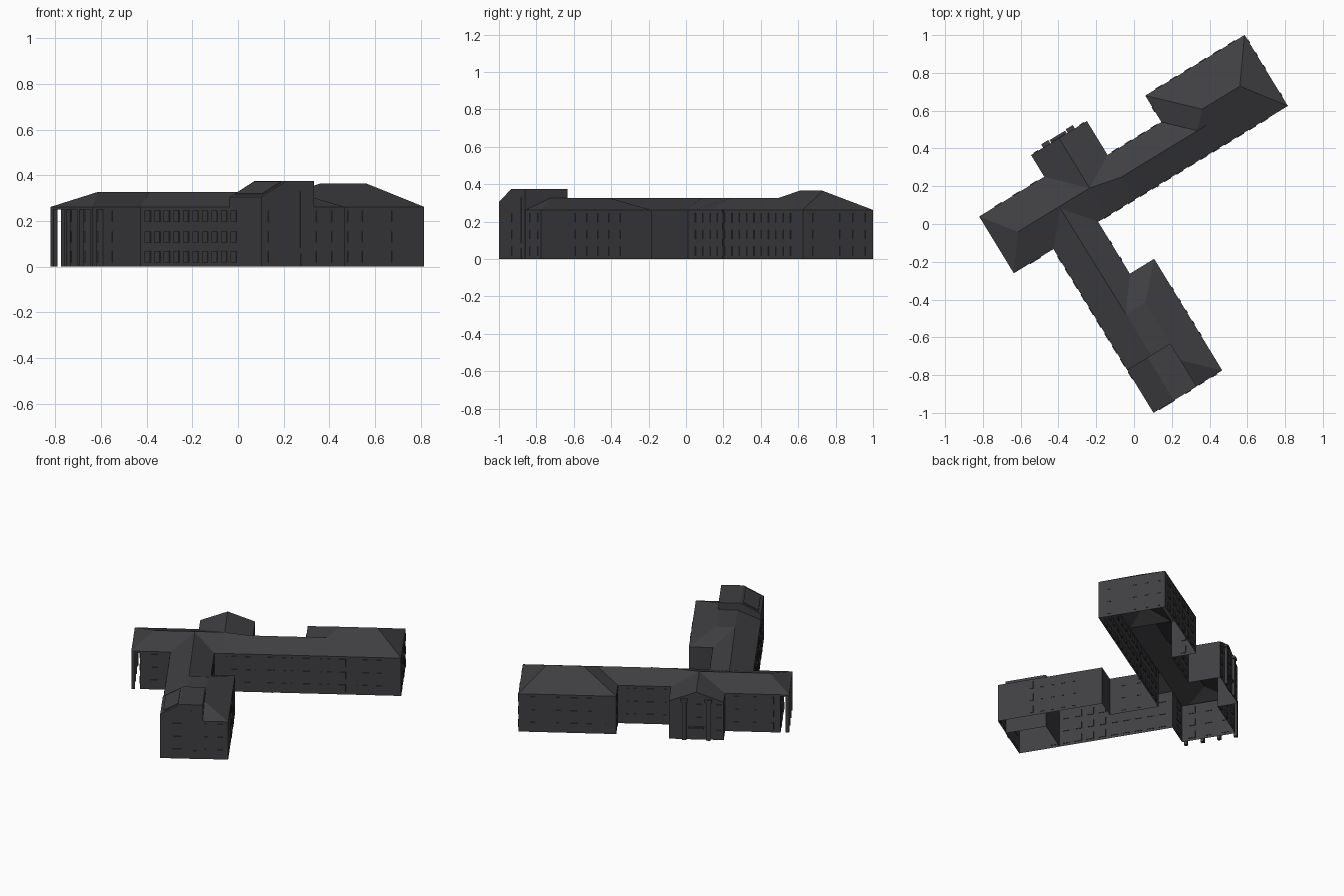
import bpy, bmesh, math
from mathutils import Matrix, Vector

if "Cube" in bpy.data.objects:
    bpy.data.objects.remove(bpy.data.objects["Cube"])

# The plan is laid out square (u along the main bar, v across) then turned on the site
TURN = Matrix.Rotation(math.radians(31.4), 4, 'Z')
EAVE, RIDGE = 0.262, 0.327
dark = bpy.data.materials.new("dark_grey")
dark.diffuse_color = (0.05, 0.05, 0.055, 1)
dark.use_nodes = True
dark.node_tree.nodes["Principled BSDF"].inputs["Base Color"].default_value = dark.diffuse_color


def make(name, verts, faces):
    me = bpy.data.meshes.new(name)
    me.from_pydata([TURN @ Vector(v) for v in verts], [], faces)
    me.materials.append(dark)
    ob = bpy.data.objects.new(name, me)
    bpy.context.collection.objects.link(ob)
    return ob


def fix_normals(ob):
    bm = bmesh.new()
    bm.from_mesh(ob.data)
    bmesh.ops.recalc_face_normals(bm, faces=bm.faces)
    bm.to_mesh(ob.data)
    bm.free()


BOX_FACES = [(0, 1, 3, 2), (4, 6, 7, 5), (0, 4, 5, 1), (2, 3, 7, 6), (0, 2, 6, 4), (1, 5, 7, 3)]


def boxes(name, items):
    """One mesh of many boxes, each (u0, u1, v0, v1, z0, z1)."""
    verts, faces = [], []
    for u0, u1, v0, v1, z0, z1 in items:
        b = len(verts)
        verts += [(u, v, z) for u in (u0, u1) for v in (v0, v1) for z in (z0, z1)]
        faces += [tuple(b + i for i in f) for f in BOX_FACES]
    return make(name, verts, faces)


def roof(name, pts, faces):
    """Roof from named points; upper-case names sit on the ridge unless given a z."""
    keys = list(pts)
    verts = [p if len(p) == 3 else (*p, RIDGE if k.isupper() else EAVE) for k, p in pts.items()]
    ob = make(name, verts, [[keys.index(c) for c in f.split()] for f in faces])
    for p in ob.data.polygons:
        if p.normal.z < 0:
            p.flip()
    return ob


# Outer walls: one open-bottomed shell around the plan
plan = [(-.625, .109), (-.433, .109), (-.433, -.905), (-.005, -.905), (-.005, -.213),
        (-.156, -.213), (-.156, .109), (1.021, .109), (1.021, .549), (.405, .549),
        (.405, .385), (.071, .385), (.071, .595), (-.275, .595), (-.275, .461), (-.625, .461)]
n = len(plan)
make("outer_walls", [(u, v, z) for z in (0, EAVE) for u, v in plan],
     [(i, (i + 1) % n, (i + 1) % n + n, i + n) for i in range(n)])

# Main bar roof with the rear annex gable
roof("main_roof", {
    "a": (-.679, .109), "b": (.60, .109), "c": (.60, .385), "d": (.071, .385),
    "e": (.071, .595), "f": (-.275, .595), "g": (-.275, .461), "h": (-.679, .461),
    "P": (-.546, .285), "Q": (-.102, .285), "R": (.071, .247), "S": (.60, .247),
    "T": (-.102, .595), "m": (-.102, .109), "k": (.071, .109)},
    ["a m Q P", "m k R Q", "k b S R", "a P h", "h P Q g", "g Q T f",
     "Q d e T", "Q R d", "R S c d", "e T f"])

# Right wing hip roof
roof("right_wing_roof", {
    "a": (.405, .109), "b": (1.021, .109), "c": (1.021, .549), "d": (.405, .549),
    "P": (.625, .331, .365), "Q": (.858, .331, .365)},
    ["a b Q P", "b c Q", "c d P Q", "d a P"])

# South wing: narrow gable that runs into a wide flat-topped hip
roof("south_wing_roof", {
    "a": (-.433, .109), "b": (-.433, -.905), "c": (-.005, -.905), "d": (-.005, -.213),
    "e": (-.156, -.213), "f": (-.156, .109),
    "P": (-.29, .275), "Q": (-.285, -.385), "R": (-.165, -.385), "S": (-.165, -.745),
    "T": (-.285, -.745)},
    ["a P Q T b", "f e Q P", "e d R Q", "Q R S T", "c S R d", "b T S c"])

# Stair tower with a half-pitched top at the end of the south wing
prof = [(-.433, .0), (-.433, .305), (-.306, .375), (-.165, .375), (-.165, .0)]
tower = make("end_tower", [(u, v, z) for v in (-.907, -.64) for u, z in prof],
             [(0, 1, 2, 3, 4), (5, 6, 7, 8, 9)] + [(i, i + 1, i + 6, i + 5) for i in (1, 2)]
             + [(0, 1, 6, 5), (3, 4, 9, 8)])
fix_normals(tower)
# Raised panel on the tower slope
make("tower_skylight",
     [(u, v, z) for dz in (0, .006) for u, z in ((-.415, .315 + dz), (-.32, .3675 + dz))
      for v in (-.885, -.66)], BOX_FACES)

# Porch at the left end: fascia beam, soffit and columns
boxes("porch_beam", [(-.679, -.625, .109, .461, EAVE - .012, EAVE)])
boxes("porch_columns", [(-.679, -.657, v, v + .022, 0, EAVE - .012)
                        for v in (.109, .219, .329, .439)])

# Windows: thin panes in three storeys along each wall
ROWS = [(.018, .068), (.107, .155), (.195, .245)]
T = .004


def windows(name, axis, wall, centres, width, rows=ROWS):
    items = []
    for c in centres:
        for z0, z1 in rows:
            along = (c - width / 2, c + width / 2)
            across = (wall - T, wall + T)
            items.append((*along, *across, z0, z1) if axis == 'u' else (*across, *along, z0, z1))
    boxes(name, items)


def steps(start, stop, count):
    return [start + (stop - start) * i / (count - 1) for i in range(count)]


windows("front_windows", 'u', .109, steps(-.1, .875, 14), .044)
windows("front_left_window", 'u', .109, [-.545], .068)
windows("wing_west_windows", 'v', -.433, steps(.045, -.675, 10), .046)
windows("wing_east_windows", 'v', -.005, steps(-.68, -.40, 5), .022)
windows("wing_link_windows", 'v', -.156, [-.12, -.02], .022)
windows("wing_south_windows", 'u', -.905, [-.135, -.055], .036)
windows("tower_windows", 'u', -.907, [-.35], .1)
windows("tower_stair_window", 'u', -.907, [-.218], .036, [(.085, .33)])
windows("tower_door", 'u', -.907, [-.218], .03, [(0, .058)])
windows("right_end_windows", 'v', 1.021, [.18, .35, .43, .51], .022)
windows("right_back_windows", 'u', .549, steps(.49, .94, 6), .044)
windows("right_inner_windows", 'v', .405, [.465], .03)
windows("middle_back_windows", 'u', .385, steps(.12, .36, 4), .044)
windows("left_back_windows", 'u', .461, steps(-.56, -.34, 3), .044)
windows("porch_windows", 'v', -.625, [.175, .285, .395], .044)
windows("annex_windows", 'u', .595, [-.245, .04], .03)
windows("annex_centre_windows", 'u', .595, [-.102], .07, ROWS[1:])
windows("annex_door", 'u', .595, [-.102], .07, [(0, .075)])

# Annex entrance pilasters with caps
boxes("annex_pilasters", [b for u in (-.178, -.026) for b in (
    (u - .014, u + .014, .593, .612, 0, .275), (u - .022, u + .022, .593, .616, .262, .28))])
# Door canopy
boxes("annex_canopy", [(-.15, -.054, .593, .612, .08, .09)])
# Rain pipe on the long front
boxes("rain_pipe", [(-.0 + .205, .213, .101, .11, 0, EAVE)])
